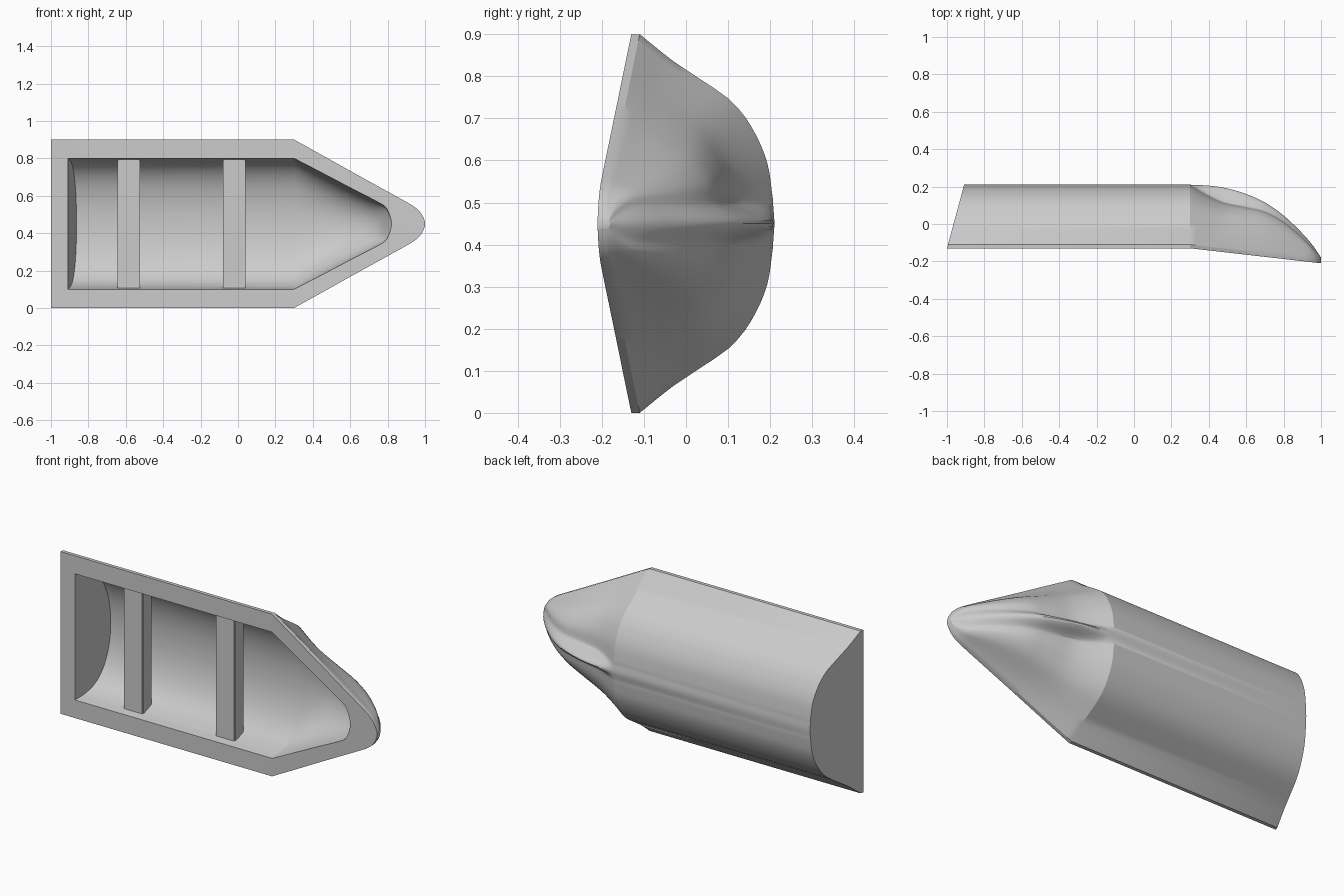
import bpy, bmesh
from math import sin, cos, pi, radians

if "Cube" in bpy.data.objects:
    bpy.data.objects.remove(bpy.data.objects["Cube"])


def curve(keys, x):
    """Smooth interpolation through (x, value) keys."""
    if x <= keys[0][0]:
        return keys[0][1]
    if x >= keys[-1][0]:
        return keys[-1][1]
    i = max(j for j in range(len(keys) - 1) if keys[j][0] <= x)

    def slope(j):
        a, b = keys[max(j - 1, 0)], keys[min(j + 1, len(keys) - 1)]
        return (b[1] - a[1]) / (b[0] - a[0])
    (x0, y0), (x1, y1) = keys[i], keys[i + 1]
    h = x1 - x0
    t = (x - x0) / h
    return ((2*t**3 - 3*t**2 + 1) * y0 + (t**3 - 2*t**2 + t) * h * slope(i)
            + (3*t**2 - 2*t**3) * y1 + (t**3 - t**2) * h * slope(i + 1))


# Long-wise curves: half widths, keel, ridge foot and inside floor
OUT_W = [(.3, .45), (.45, .367), (.6, .283), (.75, .2), (.9, .117), (.94, .093),
         (.97, .067), (.99, .037), (1, .012)]
IN_W = [(.3, .35), (.45, .272), (.6, .193), (.75, .115), (.79, .088), (.81, .05), (.82, .015)]
KEEL = [(.3, .21), (.4, .205), (.5, .19), (.6, .16), (.7, .115), (.8, .045),
        (.9, -.05), (.96, -.12), (1, -.18)]
FOOT = [(.3, .207), (.4, .15), (.48, .115), (.6, .09), (.7, .065), (.8, .01),
        (.9, -.075), (1, -.182)]
FLOOR = [(.3, .117), (.5, .095), (.65, .035), (.75, -.045), (.82, -.19)]
# Cross-sections: (fraction of half width, fraction of depth)
OUT_PROFILE = [(0, 1), (.244, .95), (.467, .82), (.61, .67), (.7, .51), (.78, .36),
               (.845, .24), (1, 0)]
IN_PROFILE = [(0, 1), (.23, .98), (.49, .9), (.72, .75), (.89, .52), (.97, .25), (1, 0)]


def rim_y(x):
    return -.13 - .08 * max(0, x - .3) / .7


def outer_half(x):
    w, top = curve(OUT_W, x), rim_y(x)
    lip, foot, keel = top + .02, curve(FOOT, x), curve(KEEL, x)
    r = min(.055, .6 * w)
    pts = [(w, top)]
    for i in range(19):
        f = 1 - i / 18
        pts.append((r + (w - r) * f, lip + (foot - lip) * curve(OUT_PROFILE, f)))
    for i in range(1, 9):
        s = 1 - i / 8
        pts.append((r * s, foot + (keel - foot) * (.5 + .5 * cos(pi * s))))
    return pts


def inner_half(x):
    w, top, floor = curve(IN_W, x), rim_y(x), curve(FLOOR, x)
    pts = []
    for i in range(21):
        f = sin(pi / 2 * (1 - i / 20))
        pts.append((w * f, top + (floor - top) * curve(IN_PROFILE, f)))
    return pts


N = 36


def loft(bm, half, x_stern, x_tip, slant):
    """Mirrored sections from the sloping stern to the bow tip."""
    xs = [x_stern] + [.3 + (x_tip - .3) * sin(pi / 2 * i / N) for i in range(N + 1)]
    rows = []
    for k, x in enumerate(xs):
        h = half(x)
        pts = h + [(-a, y) for a, y in reversed(h[:-1])]
        rows.append([bm.verts.new((x + (slant * (y + .13) if k == 0 else 0), y, .45 + a))
                     for a, y in pts])
    for a, b in zip(rows, rows[1:]):
        for j in range(len(a) - 1):
            bm.faces.new((a[j], a[j + 1], b[j + 1], b[j]))
    bm.faces.new(rows[0])
    bm.faces.new(rows[-1])
    return rows


def finish(bm, name):
    bmesh.ops.recalc_face_normals(bm, faces=bm.faces)
    me = bpy.data.meshes.new(name)
    bm.to_mesh(me)
    bm.free()
    ob = bpy.data.objects.new(name, me)
    bpy.context.collection.objects.link(ob)
    bpy.ops.object.select_all(action='DESELECT')
    ob.select_set(True)
    bpy.context.view_layer.objects.active = ob
    bpy.ops.object.shade_smooth_by_angle(angle=radians(27))
    return ob


# Hull: outer skin and inner skin joined by the flat rim
bm = bmesh.new()
outer = loft(bm, outer_half, -1, 1, .27)
inner = loft(bm, inner_half, -.91, .82, .19)
for side in (0, -1):
    for k in range(N + 1):
        bm.faces.new((outer[k][side], outer[k + 1][side], inner[k + 1][side], inner[k][side]))
for k in (0, -1):
    bm.faces.new((outer[k][0], outer[k][-1], inner[k][-1], inner[k][0]))
finish(bm, "hull")

# Two bench seats, ends buried in the hull walls
for name, x in (("rear_seat", -.585), ("front_seat", -.02)):
    bm = bmesh.new()
    bmesh.ops.create_cube(bm, size=1)
    for v in bm.verts:
        v.co = (x + v.co.x * .12, -.045 + v.co.y * .08, .45 + v.co.z * .7)
    bmesh.ops.bevel(bm, geom=bm.edges[:], offset=.005, segments=2, affect='EDGES')
    finish(bm, name)
